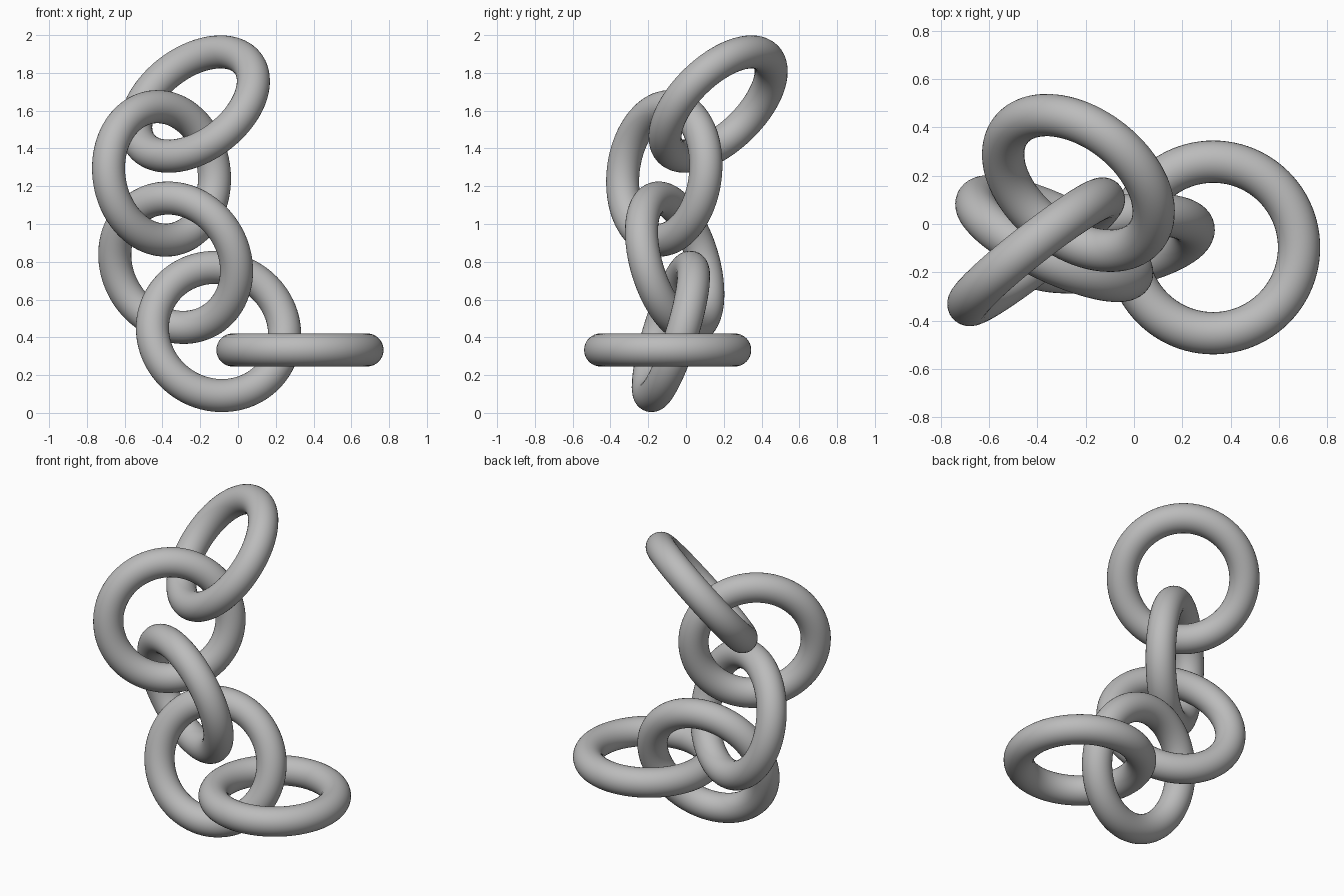
import bpy
from mathutils import Vector

if "Cube" in bpy.data.objects:
    bpy.data.objects.remove(bpy.data.objects["Cube"])

MAJOR, MINOR = 0.355, 0.0875

steel = bpy.data.materials.new("steel grey")
steel.diffuse_color = (0.5, 0.5, 0.5, 1)
steel.use_nodes = True
steel.node_tree.nodes["Principled BSDF"].inputs["Base Color"].default_value = steel.diffuse_color


def chain_link(name, centre, axis):
    """One round link, its hole facing along axis."""
    turn = Vector(axis).normalized().to_track_quat('Z', 'Y').to_euler()
    bpy.ops.mesh.primitive_torus_add(
        major_radius=MAJOR, minor_radius=MINOR,
        major_segments=96, minor_segments=32,
        location=centre, rotation=turn)
    link = bpy.context.object
    link.name = name
    link.data.materials.append(steel)
    bpy.ops.object.shade_smooth()


# Links from the flat one at the bottom to the free one at the top
chain_link("flat_link", (0.328, -0.097, 0.333), (0, 0, 1))
chain_link("lower_link", (-0.103, -0.08, 0.431), (-0.167, 0.94, -0.293))
chain_link("middle_link", (-0.33, -0.06, 0.795), (0.418, 0.868, 0.263))
chain_link("upper_link", (-0.405, -0.115, 1.268), (-0.61, 0.78, -0.1))
chain_link("top_link", (-0.23, 0.17, 1.635), (0.475, 0.606, -0.623))
